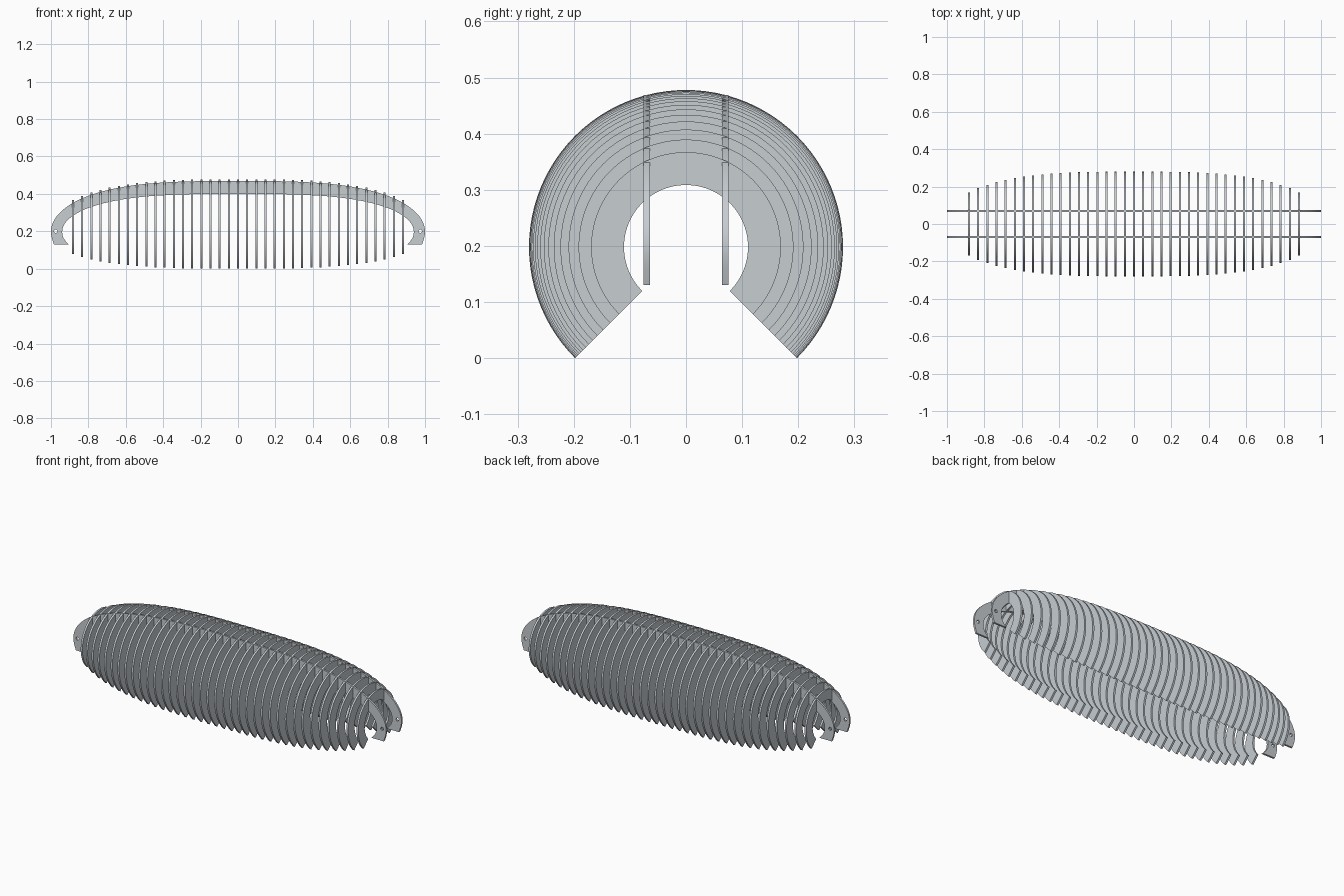
import bpy
from math import sin, cos, pi, radians, sqrt

cube = bpy.data.objects.get("Cube")
if cube:
    bpy.data.objects.remove(cube)

AXIS_Z = 0.198      # height of the ribs' common axis
RAIL_Y = 0.07       # rail offset from the middle
SHEET = 0.011       # sheet thickness
RIB_COUNT = 37
RIB_END = 0.882
POWER = 3.1         # flatness of the rail arches
OUTER = (1.0, 0.271)    # half width and rise of the rail's outer arch
INNER = (0.94, 0.202)   # and of its inner arch

metal = bpy.data.materials.new("light grey sheet")
metal.use_nodes = True
colour = (0.57, 0.61, 0.64, 1)
metal.diffuse_color = colour
metal.node_tree.nodes["Principled BSDF"].inputs["Base Color"].default_value = colour


def sheet(name, outlines, place):
    """Extrude flat outlines (inner ones become holes) and place each vertex."""
    curve = bpy.data.curves.new(name, 'CURVE')
    curve.dimensions = '2D'
    curve.fill_mode = 'BOTH'
    curve.extrude = SHEET / 2
    for points in outlines:
        spline = curve.splines.new('POLY')
        spline.points.add(len(points) - 1)
        for p, (u, v) in zip(spline.points, points):
            p.co = (u, v, 0, 1)
        spline.use_cyclic_u = True
    obj = bpy.data.objects.new(name, curve)
    bpy.context.collection.objects.link(obj)
    bpy.ops.object.select_all(action='DESELECT')
    obj.select_set(True)
    bpy.context.view_layer.objects.active = obj
    bpy.ops.object.convert(target='MESH')
    obj = bpy.context.view_layer.objects.active
    for vert in obj.data.vertices:
        vert.co = place(*vert.co)
    obj.data.materials.clear()
    obj.data.materials.append(metal)
    bpy.ops.object.shade_smooth_by_angle(angle=radians(30))


def arc(radius, start, end, steps, cx=0, cy=0):
    angles = [radians(start + (end - start) * i / steps) for i in range(steps + 1)]
    return [(cx + radius * cos(a), cy + radius * sin(a)) for a in angles]


def arch(half_width, rise, steps=60):
    """Flattened arch from the right end over the top to the left end."""
    points = []
    for i in range(steps + 1):
        t = pi / 2 - pi * i / steps
        side = 1 if t >= 0 else -1
        points.append((side * half_width * abs(sin(t)) ** (2 / POWER),
                       AXIS_Z + rise * max(cos(t), 0)))
    return points


def rib_radius(x, half_width, rise):
    """Radius at which a rib meets an arch of the rails."""
    height = rise * sqrt(1 - (abs(x) / half_width) ** POWER)
    return sqrt(height ** 2 + RAIL_Y ** 2)


def flipped(points):
    return [(-x, z) for x, z in reversed(points)]


# Ribs: three-quarter rings flush with both edges of the rails
for i in range(RIB_COUNT):
    x = -RIB_END + 2 * RIB_END * i / (RIB_COUNT - 1)
    ring = (arc(rib_radius(x, *OUTER), -45, 225, 72)
            + arc(rib_radius(x, *INNER), 225, -45, 72))
    sheet(f"rib_{i + 1}", [ring],
          lambda u, v, w, x=x: (x + w, u, AXIS_Z + v))

# Rails: two long arches with hooked feet and a bolt hole at each end
outer_foot = [(0.984, 0.13), (0.994, 0.16), (0.999, 0.182)]
inner_foot = [(0.939, 0.18), (0.932, 0.162), (0.921, 0.146), (0.905, 0.13)]
outline = (outer_foot + arch(*OUTER) + flipped(outer_foot)
           + flipped(inner_foot) + arch(*INNER)[::-1] + inner_foot)
holes = [arc(0.009, 0, 345, 23, side * 0.974, 0.2) for side in (-1, 1)]
for name, y in (("front_rail", -RAIL_Y), ("back_rail", RAIL_Y)):
    sheet(name, [outline] + holes, lambda u, v, w, y=y: (u, y - w, v))
